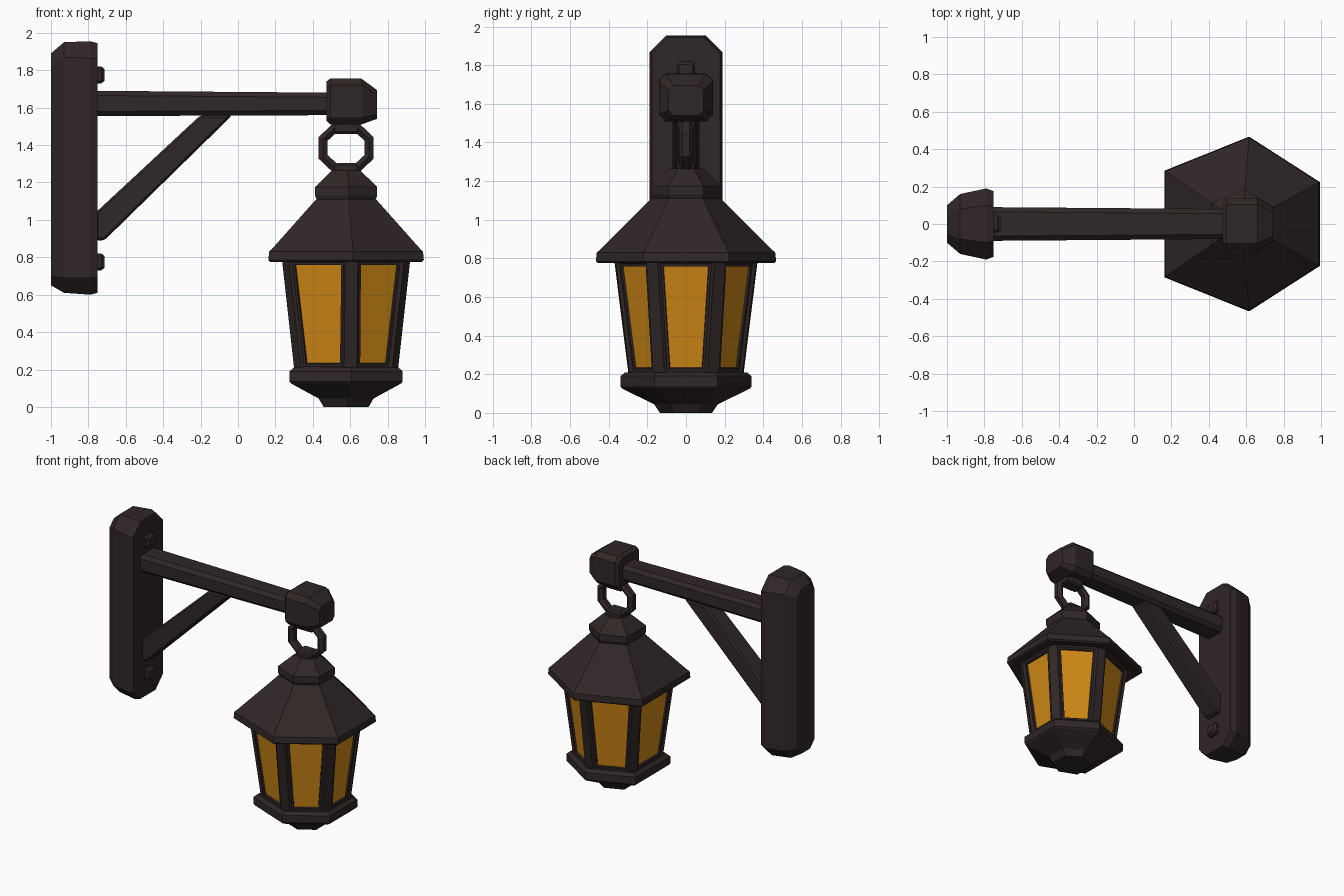
import bpy, bmesh, math
from mathutils import Vector

if "Cube" in bpy.data.objects:
    bpy.data.objects.remove(bpy.data.objects["Cube"], do_unlink=True)


def material(name, rgb):
    mat = bpy.data.materials.new(name)
    mat.use_nodes = True
    color = (*rgb, 1)
    mat.diffuse_color = color
    mat.node_tree.nodes["Principled BSDF"].inputs["Base Color"].default_value = color
    return mat


IRON = material("dark iron", (0.030, 0.020, 0.020))
AMBER = material("amber glass", (0.62, 0.245, 0.008))
LAMP_X = 0.578
# Unit outline of the slightly uneven hexagonal lantern
HEX = [(0.89, 0.48), (0.08, 1), (-0.89, 0.61), (-0.89, -0.61), (0.08, -1), (0.89, -0.48)]


def finish(name, bm):
    bmesh.ops.recalc_face_normals(bm, faces=bm.faces)
    mesh = bpy.data.meshes.new(name)
    bm.to_mesh(mesh)
    bm.free()
    mesh.materials.append(IRON)
    mesh.materials.append(AMBER)
    obj = bpy.data.objects.new(name, mesh)
    bpy.context.collection.objects.link(obj)
    return obj


def loft(rings):
    """Skin between matching rings of points and close both ends."""
    bm = bmesh.new()
    rows = [[bm.verts.new(p) for p in ring] for ring in rings]
    for a, b in zip(rows, rows[1:]):
        for i in range(len(a)):
            j = (i + 1) % len(a)
            bm.faces.new((a[i], a[j], b[j], b[i]))
    bm.faces.new(rows[0])
    bm.faces.new(rows[-1])
    bmesh.ops.recalc_face_normals(bm, faces=bm.faces)
    return bm


def hex_rings(profile):
    return [[(LAMP_X + r * x, r * y, z) for x, y in HEX] for r, z in profile]


def cut_corner_rings(sections):
    """Cut-corner rectangles stacked along x: (x, half width, low, high, cut)."""
    rings = []
    for x, w, lo, hi, c in sections:
        rings.append([(x, w, lo + c), (x, w, hi - c), (x, w - c, hi), (x, c - w, hi),
                      (x, -w, hi - c), (x, -w, lo + c), (x, c - w, lo), (x, w - c, lo)])
    return rings


def bevel(obj, width):
    mod = obj.modifiers.new("bevel", 'BEVEL')
    mod.width = width
    mod.segments = 1


# Wall plate
finish("wall_plate", loft(cut_corner_rings([
    (-1.0, 0.10, 0.65, 1.89, 0.05), (-0.93, 0.16, 0.61, 1.95, 0.08),
    (-0.79, 0.19, 0.60, 1.955, 0.09), (-0.75, 0.175, 0.61, 1.945, 0.085)])))

# Plate bolts
for label, z in (("upper", 1.775), ("lower", 0.775)):
    finish(label + "_bolt", loft(cut_corner_rings([
        (-0.76, 0.045, z - 0.045, z + 0.045, 0.012),
        (-0.73, 0.045, z - 0.045, z + 0.045, 0.012),
        (-0.713, 0.033, z - 0.03, z + 0.03, 0.01)])))

# Horizontal beam and its end block
finish("beam", loft(cut_corner_rings([
    (-0.76, 0.09, 1.555, 1.69, 0.025), (0.52, 0.08, 1.56, 1.68, 0.025)])))
finish("end_block", loft(cut_corner_rings([
    (0.472, 0.115, 1.53, 1.74, 0.025), (0.495, 0.14, 1.51, 1.757, 0.035),
    (0.66, 0.14, 1.51, 1.755, 0.035), (0.742, 0.09, 1.54, 1.695, 0.025)])))

# Diagonal brace
side = [(-0.76, 0.89), (-0.715, 0.89), (-0.03, 1.56), (-0.2, 1.56), (-0.76, 1.04)]
brace = finish("brace", loft([[(x, y, z) for x, z in side] for y in (-0.07, 0.07)]))
bevel(brace, 0.012)

# Hanging ring with a clip at each end
bm = bmesh.new()
rows = []
for i in range(8):
    a = math.tau * (i + 0.5) / 8
    out = Vector((math.cos(a), 0, math.sin(a)))
    mid = Vector((LAMP_X + 0.133 * out.x, 0, 1.385 + 0.125 * out.z))
    tube = [math.tau * (j + 0.5) / 6 for j in range(6)]
    rows.append([bm.verts.new(mid + out * 0.03 * math.cos(t) + Vector((0, 0.035 * math.sin(t), 0)))
                 for t in tube])
for i in range(8):
    a, b = rows[i], rows[(i + 1) % 8]
    for j in range(6):
        k = (j + 1) % 6
        bm.faces.new((a[j], a[k], b[k], b[j]))
finish("hanging_ring", bm)
for label, lo, hi in (("upper", 1.46, 1.53), ("lower", 1.23, 1.305)):
    finish(label + "_clip", loft(cut_corner_rings([
        (LAMP_X - 0.062, 0.045, lo, hi - 0.012, 0.01), (LAMP_X - 0.045, 0.05, lo, hi, 0.012),
        (LAMP_X + 0.045, 0.05, lo, hi, 0.012), (LAMP_X + 0.062, 0.045, lo, hi - 0.012, 0.01)])))

# Roof, cap and base
finish("roof", loft(hex_rings([
    (0.38, 0.79), (0.455, 0.775), (0.467, 0.785), (0.462, 0.83), (0.435, 0.855), (0.18, 1.11)])))
finish("cap", loft(hex_rings([
    (0.165, 1.09), (0.18, 1.115), (0.187, 1.13), (0.187, 1.175), (0.17, 1.19), (0.085, 1.265)])))
finish("base", loft(hex_rings([
    (0.135, 0.0), (0.165, 0.045), (0.33, 0.125), (0.34, 0.135), (0.34, 0.19), (0.315, 0.21)])))

# Lantern body: flat corner posts, framed sides, recessed glass panes
bm = loft(hex_rings([(0.312, 0.2), (0.385, 0.785)]))
posts = [e for e in bm.edges if abs(e.verts[0].co.z - e.verts[1].co.z) > 0.3]
bmesh.ops.bevel(bm, geom=posts, offset=0.038, segments=1, affect='EDGES')
sides = [f for f in bm.faces if abs(f.normal.z) < 0.5 and f.calc_area() > 0.08]
bmesh.ops.inset_individual(bm, faces=sides, thickness=0.022, depth=-0.012)
bmesh.ops.inset_individual(bm, faces=sides, thickness=0.018, depth=0.0)
bmesh.ops.inset_individual(bm, faces=sides, thickness=0.003, depth=-0.012)
for f in sides:
    f.material_index = 1
finish("lantern_body", bm)
